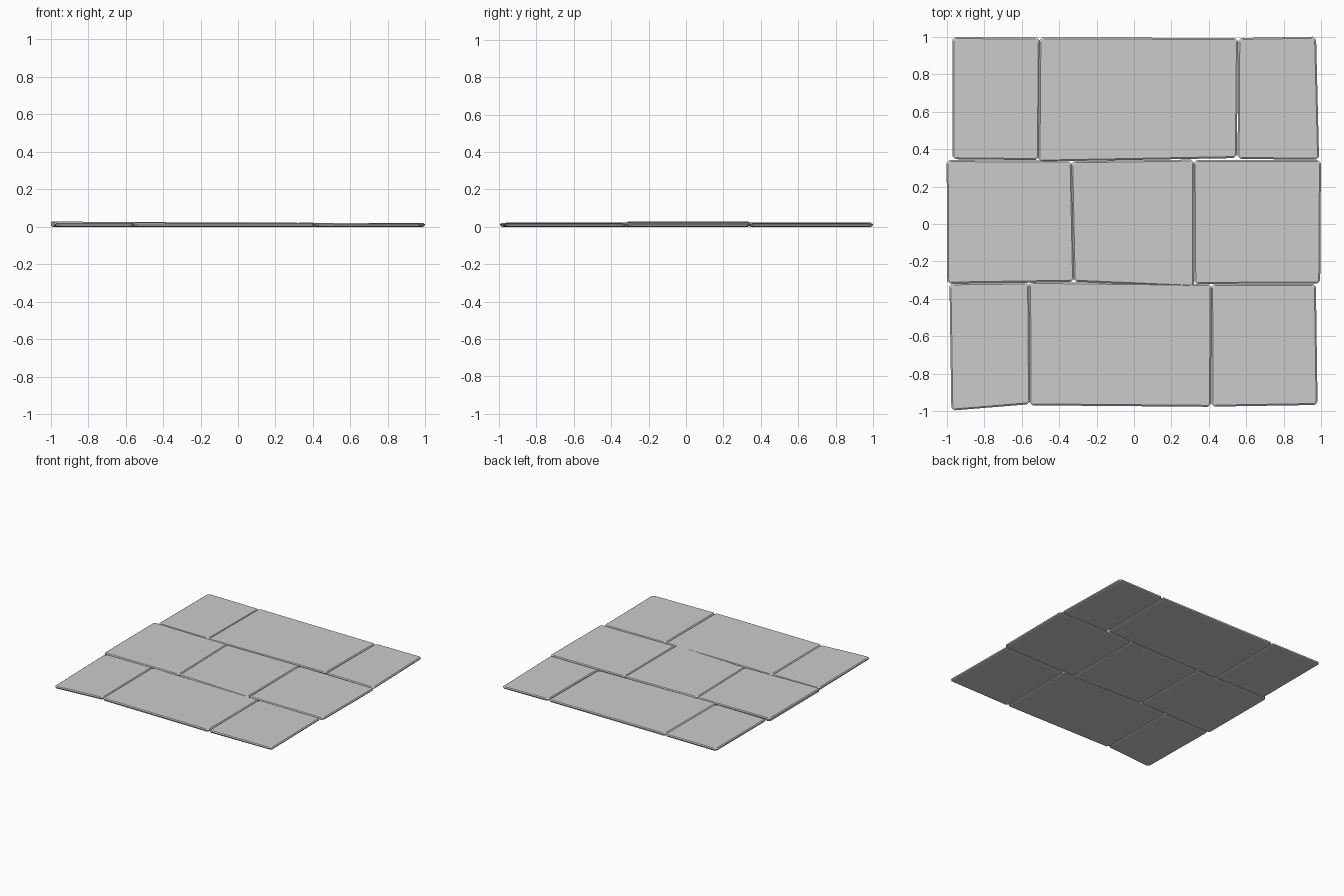
import bpy
from mathutils import Vector


def ring(corners, inset, cut, heights):
    """Eight-sided outline: the quad moved inward with its corners clipped."""
    signs = [(1, 1), (-1, 1), (-1, -1), (1, -1)]
    pts = [Vector((x + sx * inset, y + sy * inset, z))
           for (x, y), (sx, sy), z in zip(corners, signs, heights)]
    out = []
    for i, p in enumerate(pts):
        for q in (pts[i - 1], pts[(i + 1) % 4]):
            out.append(p + (q - p).normalized() * cut)
    return out


def slab(name, corners, tops):
    """Stone slab with worn edges; corners and tops run counter-clockwise from front left."""
    rings = [
        ring(corners, 0.014, 0.012, [0.0] * 4),
        ring(corners, 0.003, 0.014, [0.004] * 4),
        ring(corners, 0.0, 0.016, [z - 0.006 for z in tops]),
        ring(corners, 0.008, 0.014, tops),
    ]
    verts = [v for r in rings for v in r]
    faces = [tuple(reversed(range(8))), tuple(range(24, 32))]
    for k in range(3):
        for i in range(8):
            j = (i + 1) % 8
            faces.append((k * 8 + i, k * 8 + j, k * 8 + 8 + j, k * 8 + 8 + i))
    mesh = bpy.data.meshes.new(name)
    mesh.from_pydata(verts, [], faces)
    obj = bpy.data.objects.new(name, mesh)
    bpy.context.collection.objects.link(obj)


# Back row
slab("back_left_slab",
     [(-0.97, 0.346), (-0.508, 0.341), (-0.503, 0.995), (-0.97, 0.998)],
     [0.022, 0.021, 0.020, 0.021])
slab("back_middle_slab",
     [(-0.510, 0.333), (0.549, 0.352), (0.555, 0.993), (-0.505, 0.996)],
     [0.023, 0.021, 0.020, 0.022])
slab("back_right_slab",
     [(0.553, 0.347), (0.988, 0.344), (0.972, 1.0), (0.557, 0.993)],
     [0.021, 0.018, 0.019, 0.021])

# Middle row
slab("centre_left_slab",
     [(-0.998, -0.318), (-0.320, -0.308), (-0.333, 0.338), (-1.0, 0.341)],
     [0.028, 0.024, 0.024, 0.028])
slab("centre_slab",
     [(-0.322, -0.308), (0.320, -0.335), (0.320, 0.344), (-0.335, 0.335)],
     [0.024, 0.023, 0.023, 0.024])
slab("centre_right_slab",
     [(0.322, -0.320), (0.994, -0.317), (0.998, 0.341), (0.318, 0.342)],
     [0.022, 0.019, 0.019, 0.022])

# Front row
slab("front_left_slab",
     [(-0.975, -0.996), (-0.555, -0.962), (-0.560, -0.312), (-0.985, -0.317)],
     [0.020, 0.021, 0.023, 0.023])
slab("front_middle_slab",
     [(-0.557, -0.968), (0.412, -0.976), (0.413, -0.320), (-0.560, -0.309)],
     [0.022, 0.020, 0.021, 0.023])
slab("front_right_slab",
     [(0.414, -0.975), (0.980, -0.966), (0.971, -0.319), (0.412, -0.320)],
     [0.020, 0.018, 0.019, 0.021])
